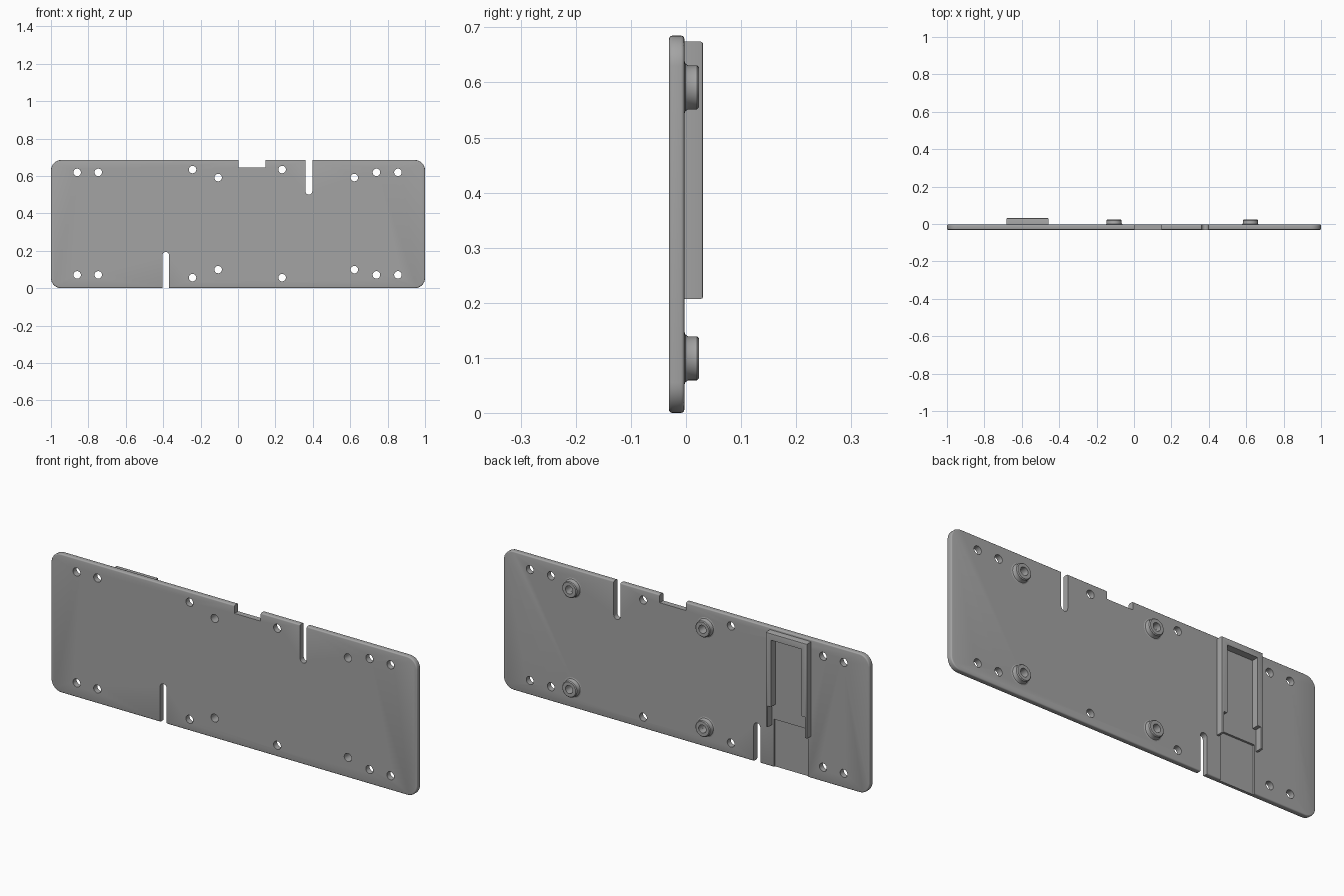
import bpy
import bmesh
from math import pi, cos, sin

old = bpy.data.objects.get("Cube")
if old:
    bpy.data.objects.remove(old, do_unlink=True)

grey = bpy.data.materials.new("plain grey")
grey.use_nodes = True
GREY = (0.37, 0.37, 0.37, 1)
grey.diffuse_color = GREY
grey.node_tree.nodes["Principled BSDF"].inputs["Base Color"].default_value = GREY

BACK, FRONT = -0.003, -0.031
HEIGHT = 0.685


def add_object(name, bm):
    bmesh.ops.recalc_face_normals(bm, faces=bm.faces)
    mesh = bpy.data.meshes.new(name)
    bm.to_mesh(mesh)
    bm.free()
    obj = bpy.data.objects.new(name, mesh)
    bpy.context.collection.objects.link(obj)
    mesh.materials.append(grey)
    return obj


def box_bmesh(x, y, z):
    """Box from (low, high) pairs."""
    bm = bmesh.new()
    bmesh.ops.create_cube(bm, size=1)
    for v in bm.verts:
        v.co = [r[0] if c < 0 else r[1] for c, r in zip(v.co, (x, y, z))]
    return bm


def lathe(name, profile, cx, cz, steps=32):
    """Turn a closed (radius, y) profile around a y axis."""
    bm = bmesh.new()
    rings = []
    for i in range(steps):
        a = 2 * pi * i / steps
        rings.append([bm.verts.new((cx + r * cos(a), y, cz + r * sin(a))) for r, y in profile])
    n = len(profile)
    for i in range(steps):
        a, b = rings[i], rings[(i + 1) % steps]
        for j in range(n):
            bm.faces.new((a[j], a[(j + 1) % n], b[(j + 1) % n], b[j]))
    return add_object(name, bm)


def drill(name, cx, cz, radius):
    bm = bmesh.new()
    ends = []
    for y in (-0.1, 0.1):
        ends.append([bm.verts.new((cx + radius * cos(2 * pi * i / 28), y,
                                   cz + radius * sin(2 * pi * i / 28))) for i in range(28)])
        bm.faces.new(ends[-1])
    for i in range(28):
        j = (i + 1) % 28
        bm.faces.new((ends[0][i], ends[0][j], ends[1][j], ends[1][i]))
    return add_object(name, bm)


def cut(target, cutter):
    """Apply a boolean cut, then drop the cutter."""
    cutter.hide_render = True
    mod = target.modifiers.new("cut", 'BOOLEAN')
    mod.operation = 'DIFFERENCE'
    mod.solver = 'EXACT'
    mod.object = cutter
    bpy.ops.object.select_all(action='DESELECT')
    bpy.context.view_layer.objects.active = target
    target.select_set(True)
    bpy.ops.object.modifier_apply(modifier=mod.name)
    bpy.data.objects.remove(cutter, do_unlink=True)


def cut_box(target, x, y, z):
    cut(target, add_object("box_cutter", box_bmesh(x, y, z)))


def smooth(obj):
    bpy.ops.object.select_all(action='DESELECT')
    bpy.context.view_layer.objects.active = obj
    obj.select_set(True)
    bpy.ops.object.shade_smooth_by_angle(angle=0.6)


# Base plate with round corners and softened rim
bm = box_bmesh((-1, 1), (FRONT, BACK), (0, HEIGHT))
corners = [e for e in bm.edges if abs(e.verts[0].co.y - e.verts[1].co.y) > 0.01]
bmesh.ops.bevel(bm, geom=corners, offset=0.055, segments=8, profile=0.5, affect='EDGES')
rim = [e for e in bm.edges if abs(e.verts[0].co.y - e.verts[1].co.y) < 0.001]
bmesh.ops.bevel(bm, geom=rim, offset=0.006, segments=3, profile=0.5, affect='EDGES')
plate = add_object("base_plate", bm)

# Top notch and the two round-ended slots
THROUGH = (-0.1, 0.1)
cut_box(plate, (0.003, 0.146), THROUGH, (0.645, 0.8))
cut_box(plate, (0.361, 0.397), THROUGH, (0.518, 0.8))
cut(plate, drill("slot_end", 0.379, 0.518, 0.018))
cut_box(plate, (-0.404, -0.368), THROUGH, (-0.1, 0.175))
cut(plate, drill("slot_end", -0.386, 0.175, 0.018))

# Shallow channel below the holder
cut_box(plate, (-0.665, -0.478), (-0.013, 0.1), (-0.1, 0.237))

# Screw holes, mirrored top and bottom
MIDDLE = 0.345
holes = [(x, 0.274) for x in (-0.86, -0.747, 0.74, 0.855)]
holes += [(-0.243, 0.289), (0.236, 0.289)]
bosses = [(-0.106, 0.246), (0.622, 0.246)]
for x, dz in holes + bosses:
    for side in (-1, 1):
        cut(plate, drill("hole", x, MIDDLE + side * dz, 0.02))
smooth(plate)

# Raised bosses with flared feet
boss_profile = [(0.02, -0.006), (0.049, -0.006), (0.049, BACK), (0.043, -0.001),
                (0.040, 0.004), (0.040, 0.020), (0.036, 0.024), (0.02, 0.024)]
for x, dz in bosses:
    for side in (-1, 1):
        level = "upper" if side > 0 else "lower"
        place = "left" if x > 0 else "middle"
        smooth(lathe(f"{level}_{place}_boss", boss_profile, x, MIDDLE + side * dz))

# Holder frame: open at the bottom, with thinner rail ends
bm = box_bmesh((-0.682, -0.457), (-0.006, 0.031), (0.207, 0.674))
outer = [e for e in bm.edges if all(v.co.y > 0 for v in e.verts)]
bmesh.ops.bevel(bm, geom=outer, offset=0.004, segments=2, profile=0.5, affect='EDGES')
frame = add_object("holder_frame", bm)
cut_box(frame, (-0.653, -0.486), THROUGH, (0.1, 0.642))
cut_box(frame, (-0.671, -0.468), THROUGH, (0.1, 0.312))
smooth(frame)
